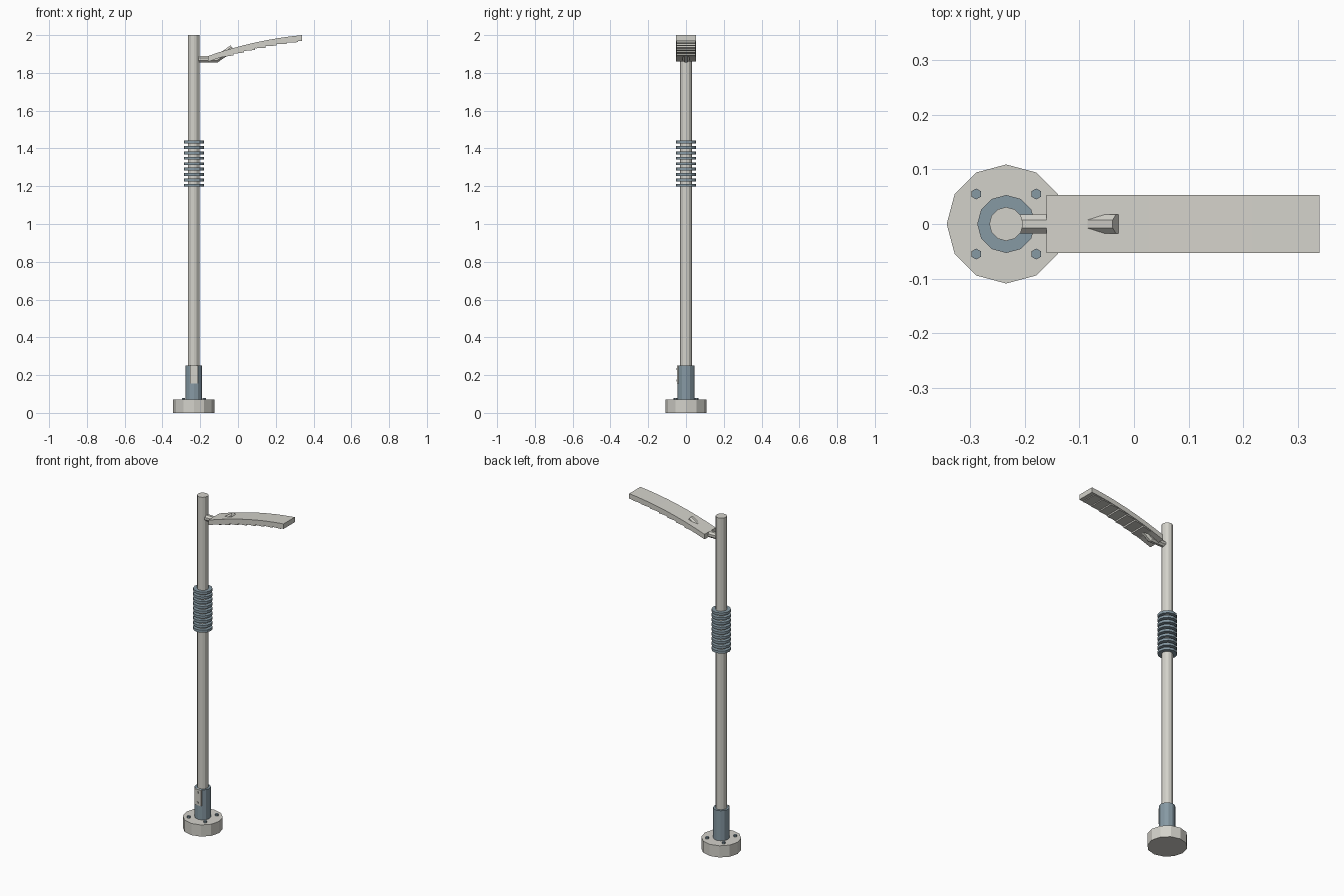
import bpy, bmesh, math
from mathutils import Vector

if "Cube" in bpy.data.objects:
    bpy.data.objects.remove(bpy.data.objects["Cube"])

PX = -0.234  # pole axis


def material(name, rgb):
    m = bpy.data.materials.new(name)
    m.diffuse_color = (*rgb, 1)
    m.use_nodes = True
    m.node_tree.nodes["Principled BSDF"].inputs["Base Color"].default_value = m.diffuse_color
    return m


LIGHT = material("light_grey", (0.65, 0.64, 0.59))
BLUE = material("blue_grey", (0.24, 0.32, 0.37))


def finish(name, bm, mat):
    bmesh.ops.recalc_face_normals(bm, faces=bm.faces)
    me = bpy.data.meshes.new(name)
    bm.to_mesh(me)
    bm.free()
    me.materials.append(mat)
    ob = bpy.data.objects.new(name, me)
    bpy.context.collection.objects.link(ob)
    return ob


def cylinder(name, x, y, z0, z1, r, mat, sides=12):
    bm = bmesh.new()
    bmesh.ops.create_cone(bm, cap_ends=True, segments=sides, radius1=r, radius2=r, depth=z1 - z0)
    bmesh.ops.translate(bm, verts=bm.verts, vec=(x, y, (z0 + z1) / 2))
    return finish(name, bm, mat)


def loft(name, rings, mat):
    """Skin closed rings of points and cap both ends."""
    bm = bmesh.new()
    vs = [[bm.verts.new(p) for p in ring] for ring in rings]
    n = len(vs[0])
    for a, b in zip(vs, vs[1:]):
        for i in range(n):
            j = (i + 1) % n
            bm.faces.new((a[i], a[j], b[j], b[i]))
    bm.faces.new(vs[0])
    bm.faces.new(vs[-1][::-1])
    return finish(name, bm, mat)


def box(name, x0, x1, y0, y1, z0, z1, mat):
    return loft(name, [[(x, y0, z0), (x, y1, z0), (x, y1, z1), (x, y0, z1)] for x in (x0, x1)], mat)


# Footing, bolts, sleeve and pole
cylinder("base", PX, 0, 0, 0.07, 0.109, LIGHT)
for sx in (-1, 1):
    for sy in (-1, 1):
        cylinder("base_bolt", PX + sx * 0.055, sy * 0.055, 0.06, 0.08, 0.01, BLUE, 6)
cylinder("pole_sleeve", PX, 0, 0.065, 0.25, 0.0445, BLUE)
cylinder("pole", PX, 0, 0.07, 2.0, 0.031, LIGHT)

# Access hatch with two screws on the front of the sleeve
box("hatch", PX - 0.021, PX + 0.021, -0.047, -0.03, 0.155, 0.25, LIGHT)
for z in (0.172, 0.233):
    box("hatch_screw", PX - 0.004, PX + 0.004, -0.051, -0.045, z - 0.005, z + 0.005, LIGHT)

# Stack of rings round the pole
for i in range(9):
    z = 1.205 + i * 0.0286
    cylinder("pole_ring", PX, 0, z - 0.0075, z + 0.0075, 0.053, BLUE)

# Bent octagonal bracket pipe
bend = math.radians(34.5)
path = [(-0.22, 1.872, 0, 1), (-0.115, 1.872, bend / 2, 1 / math.cos(bend / 2)), (-0.029, 1.931, bend, 1)]
rings = []
for x, z, a, stretch in path:
    up = Vector((-math.sin(a), 0, math.cos(a))) * stretch
    ring = []
    for i in range(8):
        t = math.radians(22.5 + 45 * i)
        ring.append(Vector((x, 0, z)) + up * 0.019 * math.sin(t) + Vector((0, 0.019 * math.cos(t), 0)))
    rings.append(ring)
loft("bracket_pipe", rings, LIGHT)


# Curved lamp head
def lamp_top(x):
    u = x + 0.16
    return 1.889 + 0.35 * u - 0.256 * u * u


THICK = 0.03
W = 0.053
rings = []
for i in range(9):
    x = -0.16 + 0.5 * i / 8
    z = lamp_top(x)
    rings.append([(x, -W, z - THICK), (x, W, z - THICK), (x, W, z), (x, -W, z)])
loft("lamp_head", rings, LIGHT)

# Stepped light panels under the head
N = 7
step = 0.40 / N
for i in range(N):
    x0 = -0.08 + i * step
    x1 = x0 + step * 0.96
    za = lamp_top(x0) - THICK
    zb = lamp_top(x1) - THICK
    low = zb - min(0.009, (zb - za) * 0.8)
    w = W - 0.004
    loft("light_panel", [[(x0, y, za + 0.004), (x0, y, za - 0.001), (x1, y, low), (x1, y, zb + 0.004)]
                         for y in (-w, w)], LIGHT)
